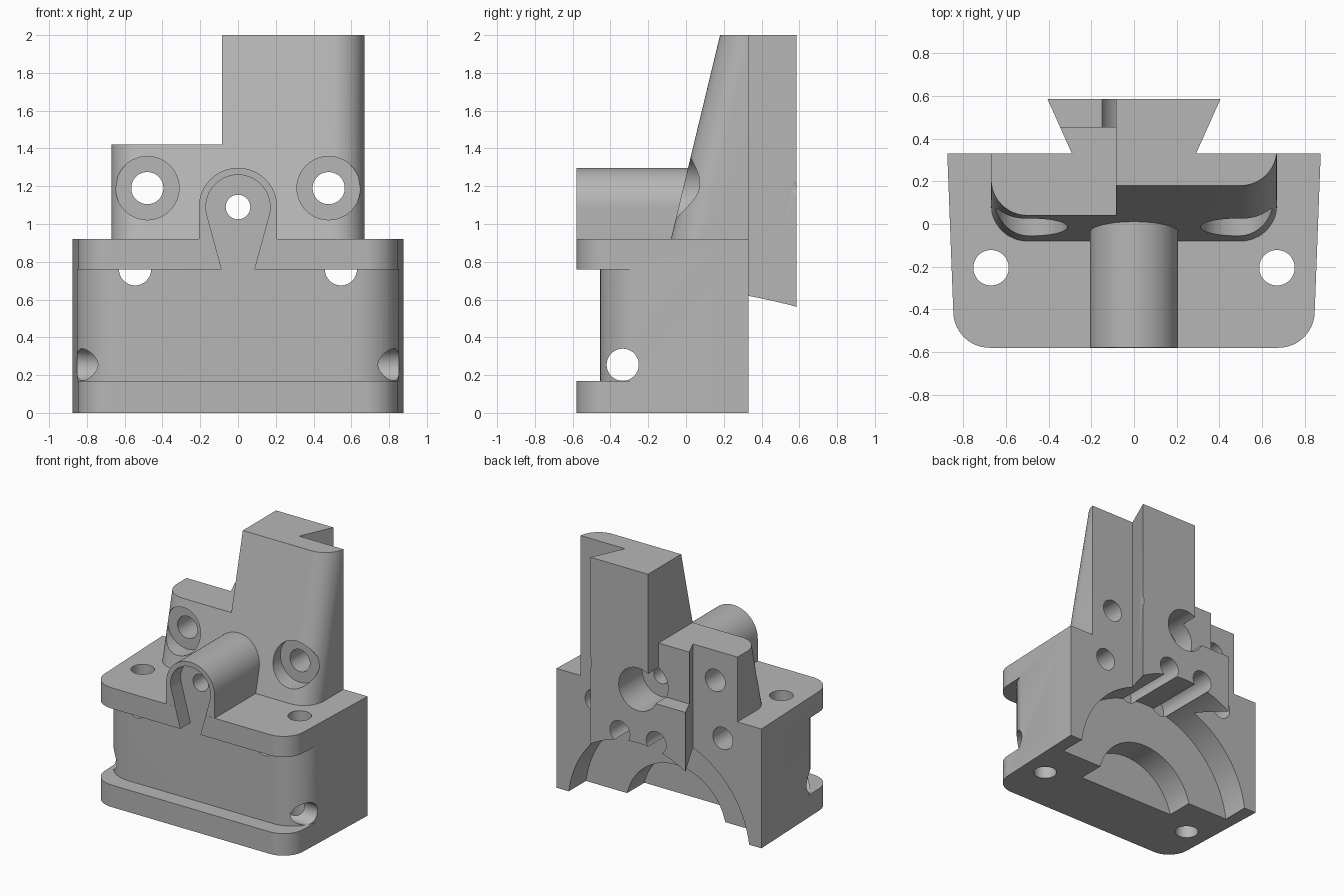
import bpy, bmesh, math
from mathutils import Vector

if "Cube" in bpy.data.objects:
    bpy.data.objects.remove(bpy.data.objects["Cube"], do_unlink=True)

BACK, FRONT, WAIST = 0.33, -0.58, -0.455
SLOPE = 0.241
GAP = 0.001

grey = bpy.data.materials.new("machined_grey")
grey.use_nodes = True
grey.diffuse_color = (0.47, 0.47, 0.47, 1)
grey.node_tree.nodes["Principled BSDF"].inputs["Base Color"].default_value = (0.47, 0.47, 0.47, 1)


def prism(name, pts, axis, a, b):
    """Extrude a 2D profile along an axis from a to b."""
    place = {"X": lambda u, v, w: (w, u, v),
             "Y": lambda u, v, w: (u, w, v),
             "Z": lambda u, v, w: (u, v, w)}[axis]
    bm = bmesh.new()
    low = [bm.verts.new(place(u, v, a)) for u, v in pts]
    high = [bm.verts.new(place(u, v, b)) for u, v in pts]
    bm.faces.new(low[::-1])
    bm.faces.new(high)
    for i in range(len(pts)):
        j = (i + 1) % len(pts)
        bm.faces.new((low[i], low[j], high[j], high[i]))
    bm.normal_update()
    if bm.calc_volume(signed=True) < 0:
        bmesh.ops.reverse_faces(bm, faces=bm.faces[:])
    mesh = bpy.data.meshes.new(name)
    bm.to_mesh(mesh)
    bm.free()
    mesh.materials.append(grey)
    ob = bpy.data.objects.new(name, mesh)
    bpy.context.scene.collection.objects.link(ob)
    return ob


def arc(cx, cy, r, start=0, end=360, n=48):
    steps = n if end - start == 360 else n + 1
    angles = [math.radians(start + (end - start) * i / n) for i in range(steps)]
    return [(cx + r * math.cos(t), cy + r * math.sin(t)) for t in angles]


def rounded(corners, n=12):
    """Polygon with a fillet radius at each (x, y, r) corner."""
    out = []
    for i, (x, y, r) in enumerate(corners):
        p = Vector((x, y))
        if not r:
            out.append((x, y))
            continue
        d1 = (Vector(corners[i - 1][:2]) - p).normalized()
        d2 = (Vector(corners[(i + 1) % len(corners)][:2]) - p).normalized()
        half = math.acos(d1.dot(d2)) / 2
        c = p + (d1 + d2).normalized() * (r / math.sin(half))
        s = p + d1 * (r / math.tan(half)) - c
        e = p + d2 * (r / math.tan(half)) - c
        sweep = math.atan2(s.x * e.y - s.y * e.x, s.dot(e))
        a0 = math.atan2(s.y, s.x)
        for k in range(n + 1):
            t = a0 + sweep * k / n
            out.append((c.x + r * math.cos(t), c.y + r * math.sin(t)))
    return out


def box(name, x, y, z):
    return prism(name, [(x[0], y[0]), (x[1], y[0]), (x[1], y[1]), (x[0], y[1])], "Z", *z)


def volume(mesh):
    bm = bmesh.new()
    bm.from_mesh(mesh)
    size = bm.calc_volume(signed=True)
    bm.free()
    return size


def combine(target, tool, op="DIFFERENCE"):
    """Boolean with the first solver that gives a sound solid."""
    before, cut = volume(target.data), volume(tool.data)
    mod = target.modifiers.new("combine", "BOOLEAN")
    mod.operation, mod.object = op, tool
    result = None
    for solver in ("EXACT", "MANIFOLD", "FLOAT"):
        mod.solver = solver
        bpy.context.view_layer.update()
        graph = bpy.context.evaluated_depsgraph_get()
        mesh = bpy.data.meshes.new_from_object(target.evaluated_get(graph), depsgraph=graph)
        after = volume(mesh)
        grown = after - before if op == "UNION" else before - after
        if after > 0.1 and 0 < grown <= cut * 1.01:
            result = mesh
            break
    target.modifiers.remove(mod)
    if result:
        target.data = result
    bpy.data.objects.remove(tool, do_unlink=True)


def drill(target, axis, u, v, r, a, b):
    combine(target, prism("drill", arc(u, v, r), axis, a, b))


def side(y):
    return 0.875 - 0.038 * (BACK - y)


# Base with a recessed waist between two flanges
block = prism("mounting_block", rounded([
    (-side(0.4), 0.4, 0), (-side(FRONT), FRONT, 0.17),
    (side(FRONT), FRONT, 0.17), (side(0.4), 0.4, 0)]), "Z", 0, 0.92)
edge = side(-0.2) + 0.004
groove = rounded([
    (-edge, -0.2, 0), (-side(WAIST), WAIST, 0.24),
    (side(WAIST), WAIST, 0.24), (edge, -0.2, 0),
    (1.1, -0.2, 0), (1.1, -0.8, 0), (-1.1, -0.8, 0), (-1.1, -0.2, 0)])
combine(block, prism("waist_cutter", groove, "Z", 0.17, 0.76))

# Riser with a leaning, round-cornered front
riser = prism("riser", rounded([
    (-0.67, 0.8, 0), (-0.67, -0.08, 0.17), (0.67, -0.08, 0.17), (0.67, 0.8, 0)]), "Z", 0.8, 2.1)
for v in riser.data.vertices:
    v.co.y += SLOPE * (v.co.z - 0.92)
combine(block, riser, "UNION")
combine(block, box("rear_cutter", (-2, 2), (BACK, 2), (-1, 3)))

# Round-topped front boss
boss = arc(0, 1.09, 0.207, 0, 180) + [(-0.207, 0.85), (0.207, 0.85)]
combine(block, prism("boss", boss, "Y", FRONT + GAP, 0.2), "UNION")

# Dovetail rail on the back, then the flat top
rail = [(-0.255, 0.25), (0.255, 0.25), (0.405, 0.585), (-0.405, 0.585)]
combine(block, prism("dovetail", rail, "Z", 0.4, 2.05), "UNION")
combine(block, box("top_cutter", (-2, 2), (-2, 2), (2, 3)))

# Stepped top and rail notch on the right half
combine(block, box("step_cutter", (-1, -0.085), (-1, 1), (1.42, 3)))
combine(block, box("notch_cutter", (-1, -0.085), (0.455, 1), (1.02, 3)))

# Keyhole slot in the boss face
slot = arc(0, 1.09, 0.17, -15, 195) + [(-0.07, 0.70), (0.07, 0.70)]
combine(block, prism("slot_cutter", slot, "Y", -0.8, WAIST - GAP))

# Two stepped arches in the back
for radius, depth in ((0.776, 0.12), (0.43, -0.09)):
    combine(block, prism("arch_cutter", arc(0, -0.1, radius, n=96), "Y", depth, 1))

# Centre bore with rear counterbore
drill(block, "Y", 0, 1.09, 0.065, -0.8, 0.8)
drill(block, "Y", 0, 1.09, 0.165, 0.3, 0.8)

# Mirrored bolt holes
for s in (-1, 1):
    drill(block, "Y", s * 0.48, 1.19, 0.085, -0.5, 0.8)
    drill(block, "Y", s * 0.48, 1.19, 0.168, -0.5, 0.07)
    drill(block, "Y", s * 0.545, 0.76, 0.085, WAIST - GAP, 0.5)
    drill(block, "Y", s * 0.155, 0.72, 0.085, 0.05, 0.8)
    drill(block, "Z", s * 0.67, -0.205, 0.083, -0.2, 1.1)

# Cross hole through both sides
drill(block, "X", -0.335, 0.255, 0.085, -1.2, 1.2)

bpy.ops.object.select_all(action="DESELECT")
block.select_set(True)
bpy.context.view_layer.objects.active = block
bpy.ops.object.shade_smooth_by_angle(angle=math.radians(25))
